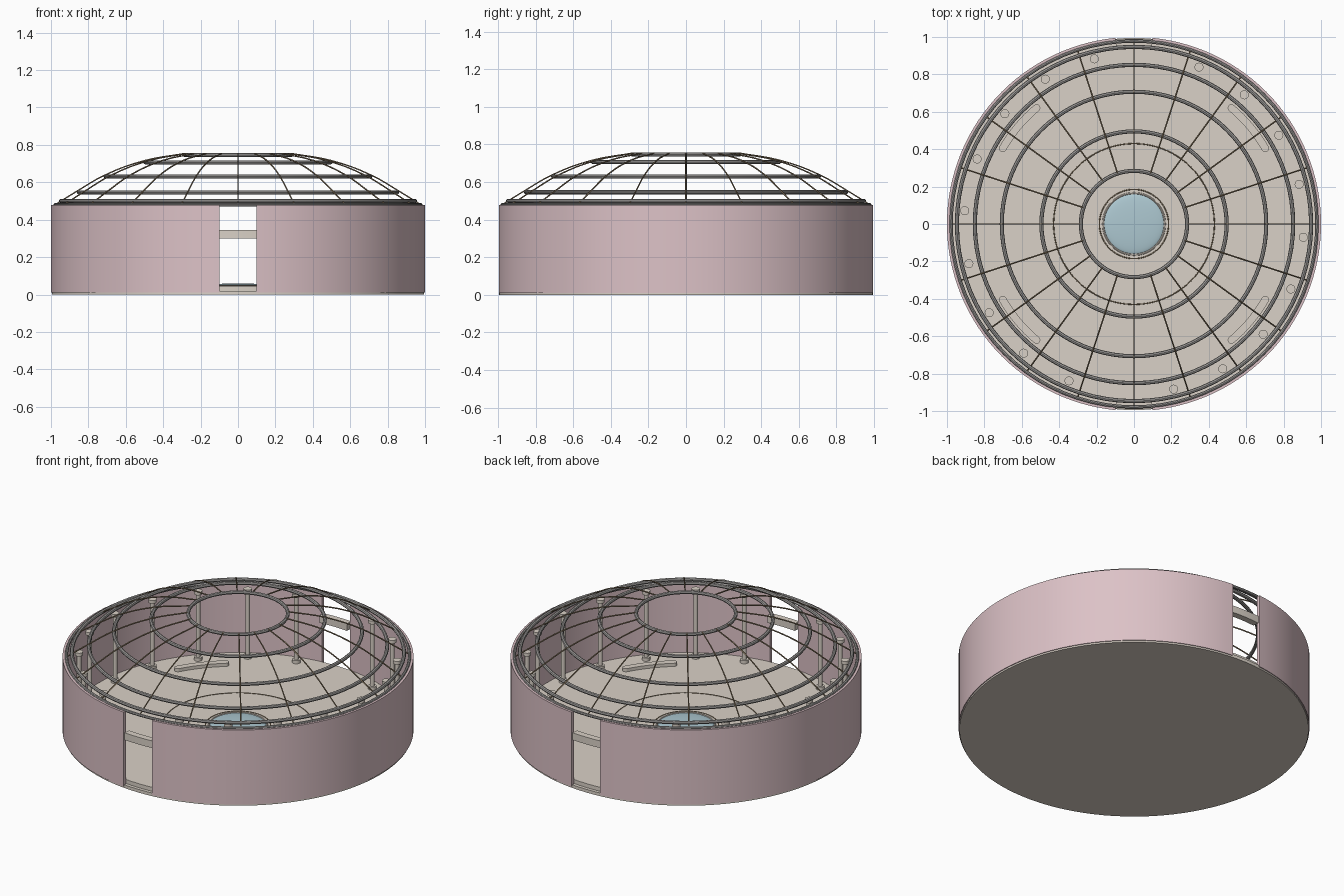
import bpy, bmesh, math
from math import sin, cos, radians

if "Cube" in bpy.data.objects:
    bpy.data.objects.remove(bpy.data.objects["Cube"])


def material(name, rgb):
    m = bpy.data.materials.new(name)
    m.diffuse_color = (*rgb, 1)
    m.use_nodes = True
    m.node_tree.nodes["Principled BSDF"].inputs["Base Color"].default_value = m.diffuse_color
    return m


PINK = material("pink_wall", (0.72, 0.54, 0.57))
STONE = material("pale_stone", (0.70, 0.64, 0.57))
METAL = material("ring_metal", (0.36, 0.35, 0.34))
BROWN = material("rib_brown", (0.24, 0.18, 0.11))
BLUE = material("dome_blue", (0.42, 0.58, 0.64))


def finish(ob, name, mat, smooth=True):
    ob.name = name
    ob.data.materials.append(mat)
    if smooth:
        bpy.ops.object.select_all(action='DESELECT')
        ob.select_set(True)
        bpy.context.view_layer.objects.active = ob
        bpy.ops.object.shade_smooth_by_angle(angle=radians(35))
    return ob


def sector(name, r0, r1, z0, z1, a0, a1, n, mat):
    """Curved block between two radii, two heights and two angles."""
    bm = bmesh.new()
    rows = []
    for i in range(n + 1):
        a = radians(a0 + (a1 - a0) * i / n)
        rows.append([bm.verts.new((r * cos(a), r * sin(a), z))
                     for r, z in ((r0, z0), (r1, z0), (r1, z1), (r0, z1))])
    for p, q in zip(rows, rows[1:]):
        for k in range(4):
            bm.faces.new((p[k], p[(k + 1) % 4], q[(k + 1) % 4], q[k]))
    bm.faces.new(rows[0])
    bm.faces.new(rows[-1])
    bmesh.ops.recalc_face_normals(bm, faces=bm.faces)
    me = bpy.data.meshes.new(name)
    bm.to_mesh(me)
    bm.free()
    ob = bpy.data.objects.new(name, me)
    bpy.context.collection.objects.link(ob)
    return finish(ob, name, mat)


def cylinder(name, x, y, z0, z1, r, n, mat):
    bpy.ops.mesh.primitive_cylinder_add(vertices=n, radius=r, depth=z1 - z0,
                                        location=(x, y, (z0 + z1) / 2))
    return finish(bpy.context.object, name, mat)


def ring(name, r, z, t, mat):
    bpy.ops.mesh.primitive_torus_add(major_radius=r, minor_radius=t, major_segments=80,
                                     minor_segments=8, location=(0, 0, z))
    return finish(bpy.context.object, name, mat)


# Base slab and raised floor
cylinder("base_slab", 0, 0, 0, 0.02, 0.995, 96, STONE)
cylinder("floor", 0, 0, 0.02, 0.045, 0.975, 96, STONE)

# Two wall halves leaving front and back doorways, with lintels
gap = math.degrees(math.asin(0.1))
for side, mid in (("right", 0), ("left", 180)):
    sector("wall_" + side, 0.98, 1.0, 0.01, 0.478, mid - 90 + gap, mid + 90 - gap, 60, PINK)
for side, mid in (("front", 270), ("back", 90)):
    sector("lintel_" + side, 0.95, 0.99, 0.30, 0.345, mid - gap, mid + gap, 4, STONE)

# Horizontal roof rings
ring("wall_top_ring", 0.978, 0.48, 0.009, METAL)
for i, (r, z) in enumerate(((0.947, 0.50), (0.851, 0.546), (0.707, 0.63),
                            (0.495, 0.706), (0.284, 0.746))):
    ring(f"roof_ring_{i + 1}", r, z, 0.011, METAL)

# Twenty curved roof ribs
cu = bpy.data.curves.new("roof_ribs", 'CURVE')
cu.dimensions = '3D'
cu.bevel_depth = 0.004
cu.bevel_resolution = 1
cu.resolution_u = 4
profile = ((0.97, 0.485), (0.857, 0.555), (0.713, 0.638), (0.50, 0.716), (0.285, 0.754))
for k in range(20):
    a = radians(18 * k)
    sp = cu.splines.new('BEZIER')
    sp.bezier_points.add(len(profile) - 1)
    for p, (r, z) in zip(sp.bezier_points, profile):
        p.co = (r * cos(a), r * sin(a), z)
        p.handle_left_type = p.handle_right_type = 'AUTO'
ribs = bpy.data.objects.new("roof_ribs", cu)
bpy.context.collection.objects.link(ribs)
cu.materials.append(BROWN)

# Columns with base and capital, skipping the doorways
for k in range(20):
    if k in (4, 14):
        continue
    a = radians(13.5 + 18 * k)
    x, y = 0.908 * cos(a), 0.908 * sin(a)
    cylinder(f"column_base_{k}", x, y, 0.045, 0.065, 0.024, 16, STONE)
    cylinder(f"column_shaft_{k}", x, y, 0.065, 0.46, 0.013, 12, STONE)
    cylinder(f"column_capital_{k}", x, y, 0.46, 0.48, 0.024, 16, STONE)

# Four low curved benches with rounded ends
for i, mid in enumerate((40, 140, 220, 320)):
    sector(f"bench_{i + 1}", 0.79, 0.83, 0.045, 0.065, mid - 10, mid + 10, 12, STONE)
    for end in (-10, 10):
        a = radians(mid + end)
        cylinder(f"bench_end_{i + 1}", 0.81 * cos(a), 0.81 * sin(a), 0.045, 0.065, 0.02, 16, STONE)

# Floor inlay circles and the shallow centre dome
ring("floor_ring_outer", 0.43, 0.045, 0.003, BROWN)
ring("floor_ring_inner", 0.185, 0.045, 0.003, BROWN)
ring("dome_rim", 0.165, 0.045, 0.005, STONE)
bpy.ops.mesh.primitive_uv_sphere_add(segments=48, ring_count=24, radius=0.16, location=(0, 0, 0.044))
dome = bpy.context.object
dome.scale.z = 0.1
finish(dome, "centre_dome", BLUE)
